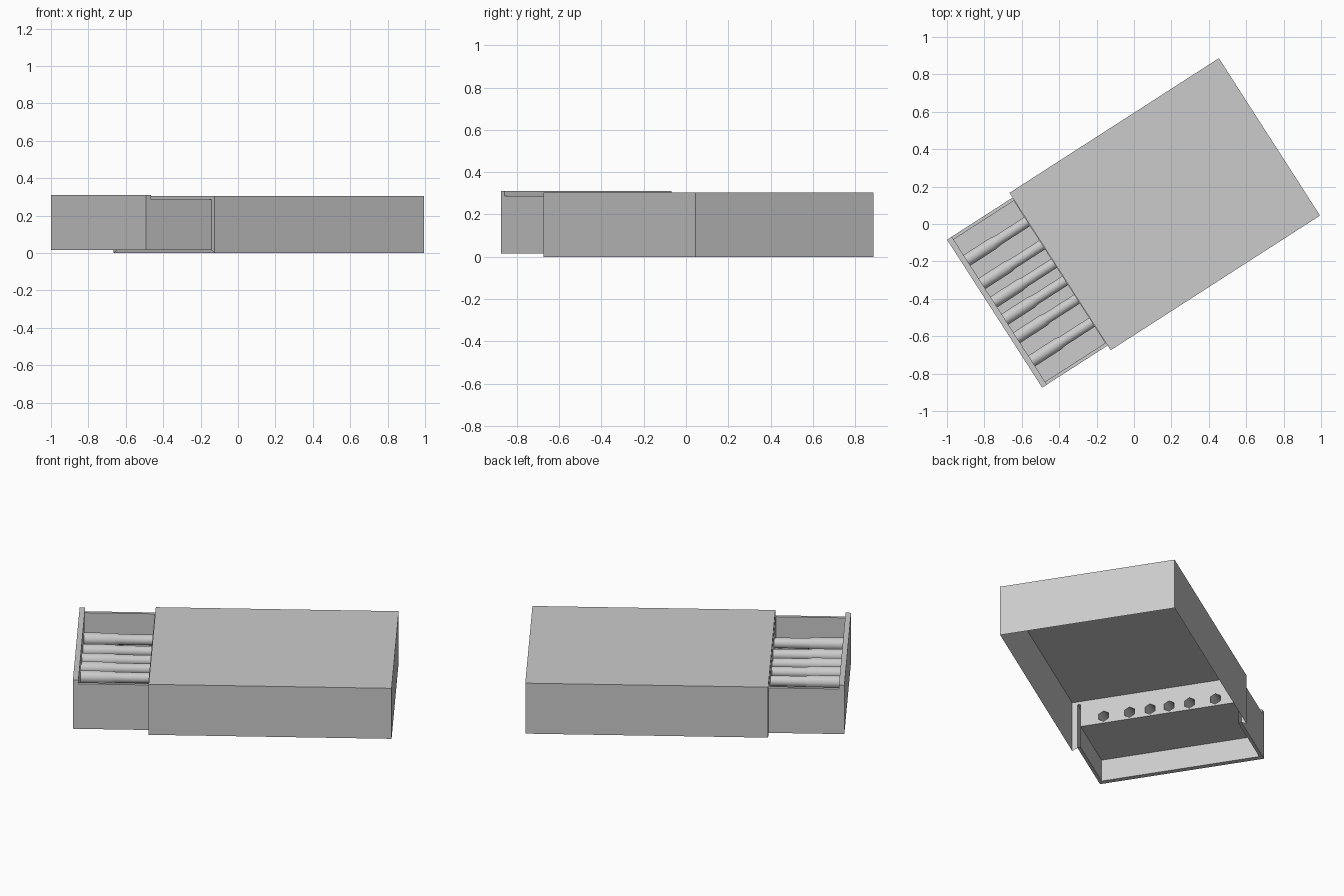
import bpy, bmesh, math
from mathutils import Vector, Matrix

if "Cube" in bpy.data.objects:
    bpy.data.objects.remove(bpy.data.objects["Cube"], do_unlink=True)

GREY = (0.6, 0.6, 0.6, 1.0)
grey = bpy.data.materials.new("plain_grey")
grey.use_nodes = True
grey.diffuse_color = GREY
grey.node_tree.nodes["Principled BSDF"].inputs["Base Color"].default_value = GREY

TURN = math.radians(32.75)      # whole box is turned on the ground
MOUTH, BACK, FRONT = -0.47, 0.861, -0.886
HALF, DRAWER = 0.5, 0.47        # half widths
FLOOR, RIM, PANEL = 0.15, 0.287, 0.03
WALL = 0.018


def finish(bm, name):
    mesh = bpy.data.meshes.new(name)
    bm.normal_update()
    bm.to_mesh(mesh)
    bm.free()
    mesh.materials.append(grey)
    ob = bpy.data.objects.new(name, mesh)
    ob.rotation_euler.z = TURN
    bpy.context.collection.objects.link(ob)
    return ob


def box_mesh(low, high, open_sides=()):
    """Box between two corners, leaving out faces that point along open_sides."""
    low, high = Vector(low), Vector(high)
    bm = bmesh.new()
    place = Matrix.Translation((low + high) / 2) @ Matrix.Diagonal((high - low).to_4d())
    bmesh.ops.create_cube(bm, size=1, matrix=place)
    bm.normal_update()
    gone = [f for f in bm.faces if any(f.normal.dot(Vector(d)) > 0.9 for d in open_sides)]
    bmesh.ops.delete(bm, geom=gone, context='FACES')
    return bm


def box(name, low, high, open_sides=()):
    return finish(box_mesh(low, high, open_sides), name)


# Sleeve: open underneath, with a thin frame round the drawer opening
bm = box_mesh((MOUTH, -HALF, 0), (BACK, HALF, 0.305), [(0, 0, -1)])
mouth = next(f for f in bm.faces if f.normal.x < -0.9)
bmesh.ops.inset_region(bm, faces=[mouth], thickness=0.02)
for v in mouth.verts:
    v.co.y = math.copysign(DRAWER, v.co.y)
    v.co.z = RIM if v.co.z > 0.15 else 0.015
bmesh.ops.delete(bm, geom=[mouth], context='FACES')
finish(bm, "sleeve")

# Drawer: end panel, hollow side walls and raised floor
box("drawer_end_panel", (FRONT, -DRAWER, 0.015), (FRONT + PANEL, DRAWER, 0.31))
for side, name in ((1, "left"), (-1, "right")):
    ys = sorted((side * DRAWER, side * (DRAWER - WALL)))
    box("drawer_wall_" + name, (FRONT + PANEL, ys[0], 0.015), (MOUTH, ys[1], RIM), [(1, 0, 0)])
inner = DRAWER - WALL
box("drawer_floor", (FRONT + PANEL, -inner, FLOOR - 0.003), (MOUTH, inner, FLOOR))

# Six stepped, six-sided rods lying on the floor, open at the inner end
ROD_Z = 0.19
START = FRONT + PANEL
PROFILE = [(START, 0.039), (-0.69, 0.039), (-0.66, 0.033), (MOUTH, 0.033)]
OFFSETS = [s * y for y in (0.32, 0.172, 0.055) for s in (-1, 1)]


def ring(bm, x, y, r):
    angles = [math.pi / 2 + i * math.pi / 3 for i in range(6)]
    return [bm.verts.new((x, y + r * math.cos(a), ROD_Z + r * math.sin(a))) for a in angles]


def lathe(bm, y, profile, caps):
    rings = [ring(bm, x, y, r) for x, r in profile]
    for a, b in zip(rings, rings[1:]):
        for i in range(6):
            j = (i + 1) % 6
            bm.faces.new((a[i], a[j], b[j], b[i])).smooth = True
    if caps > 0:
        bm.faces.new(rings[0][::-1])
    if caps > 1:
        bm.faces.new(rings[-1])


cut = bmesh.new()
for n, y in enumerate(OFFSETS):
    bm = bmesh.new()
    lathe(bm, y, PROFILE, 1)
    bmesh.ops.recalc_face_normals(bm, faces=bm.faces)
    finish(bm, "rod_%d" % (n + 1))
    lathe(cut, y, [(MOUTH - 0.05, 0.033), (MOUTH + 0.05, 0.033)], 2)

# Plate closing the inner end of the drawer, pierced for the rods
bmesh.ops.recalc_face_normals(cut, faces=cut.faces)
cutter = finish(cut, "rod_hole_cutter")
cutter.hide_render = True
cutter.hide_viewport = False
cutter.display_type = 'WIRE'
plate = box("drawer_inner_plate", (MOUTH - 0.004, -inner, FLOOR), (MOUTH, inner, RIM))
holes = plate.modifiers.new("rod_holes", 'BOOLEAN')
holes.operation = 'DIFFERENCE'
holes.solver = 'EXACT'
holes.object = cutter
bpy.context.view_layer.update()
bpy.context.view_layer.objects.active = plate
bpy.ops.object.modifier_apply(modifier=holes.name)
bpy.data.objects.remove(cutter, do_unlink=True)
